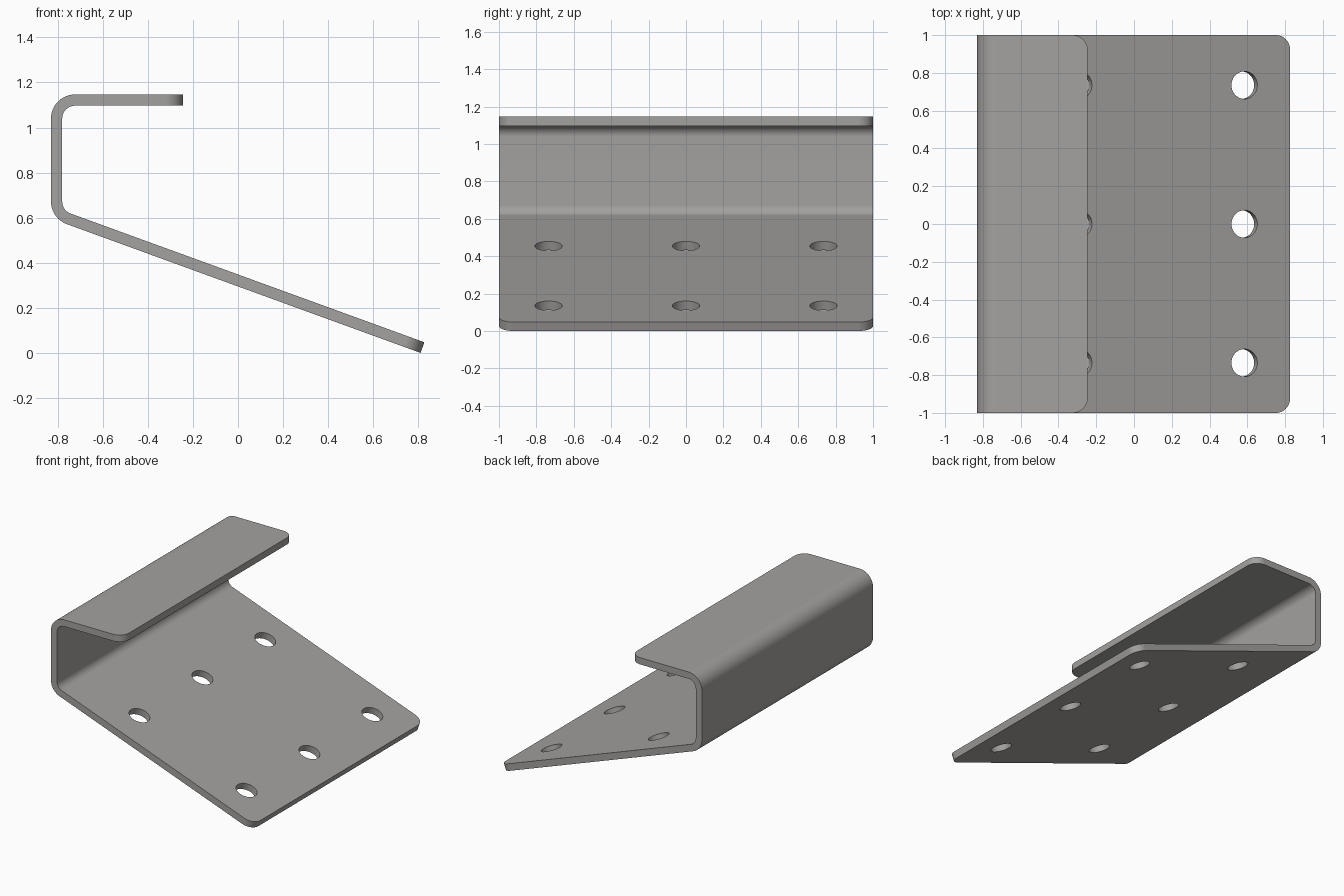
import bpy, bmesh
from math import sin, cos, pi, radians
from mathutils import Vector, Matrix

cube = bpy.data.objects.get("Cube")
if cube:
    bpy.data.objects.remove(cube, do_unlink=True)

THICK, BEND, CORNER, HALF = 0.05, 0.107, 0.08, 1.0
LEFT, TOP, LIP_END = -0.83, 1.147, -0.245
RAMP_END = Vector((0.81, 0, 0.0))
RAMP_TILT = radians(20)
STEPS = 12

steel = bpy.data.materials.new("grey steel")
steel.use_nodes = True
colour = (0.37, 0.36, 0.35, 1)
steel.diffuse_color = colour
steel.node_tree.nodes["Principled BSDF"].inputs["Base Color"].default_value = colour


def direction(a):
    return Vector((cos(a), 0, sin(a)))


def rounded_end(tip, inward, normal):
    """Stations from the tip inwards, narrowing to round the plate corners."""
    out = []
    for i in range(STEPS + 1):
        a = pi / 2 * (1 - i / STEPS)
        out.append((tip + inward * CORNER * (1 - sin(a)), normal,
                    HALF - CORNER * (1 - cos(a))))
    return out


def bend(centre, start, end):
    """Stations around one bend of the sheet."""
    angles = [start + (end - start) * i / STEPS for i in range(STEPS + 1)]
    return [(centre + direction(a) * BEND, direction(a), HALF) for a in angles]


# Outer line of the sheet: lip, upper bend, lower bend, ramp
ramp_normal = direction(1.5 * pi - RAMP_TILT)
ramp_up = direction(pi - RAMP_TILT)
cx = LEFT + BEND
lower_z = (RAMP_END.dot(ramp_normal) - BEND - cx * ramp_normal.x) / ramp_normal.z
stations = rounded_end(Vector((LIP_END, 0, TOP)), Vector((-1, 0, 0)), direction(pi / 2))
stations += bend(Vector((cx, 0, TOP - BEND)), pi / 2, pi)
stations += bend(Vector((cx, 0, lower_z)), pi, 1.5 * pi - RAMP_TILT)
stations += reversed(rounded_end(RAMP_END, ramp_up, ramp_normal))

# Bent sheet, skinned through four-point sections
bm = bmesh.new()
rings = []
for p, n, w in stations:
    side = Vector((0, w, 0))
    inner = p - n * THICK
    rings.append([bm.verts.new(v) for v in (p - side, p + side, inner + side, inner - side)])
for a, b in zip(rings, rings[1:]):
    for i in range(4):
        j = (i + 1) % 4
        bm.faces.new((a[i], a[j], b[j], b[i]))
bm.faces.new(rings[0])
bm.faces.new(rings[-1])
bmesh.ops.recalc_face_normals(bm, faces=bm.faces)
mesh = bpy.data.meshes.new("bent_bracket")
bm.to_mesh(mesh)
bm.free()
mesh.materials.append(steel)
bracket = bpy.data.objects.new("bent_bracket", mesh)
bpy.context.collection.objects.link(bracket)

# Cutters for two rows of three holes, square to the ramp
bm = bmesh.new()
for along in (0.258, 1.19):
    for y in (-0.735, 0, 0.735):
        place = RAMP_END + ramp_up * along - ramp_normal * THICK / 2 + Vector((0, y, 0))
        bmesh.ops.create_cone(bm, cap_ends=True, segments=48, radius1=0.073, radius2=0.073,
                              depth=0.2, matrix=Matrix.Translation(place)
                              @ Matrix.Rotation(RAMP_TILT, 4, 'Y'))
cut_mesh = bpy.data.meshes.new("hole_cutter")
bm.to_mesh(cut_mesh)
bm.free()
cut_mesh.materials.append(steel)
cutter = bpy.data.objects.new("hole_cutter", cut_mesh)
cutter.hide_render = True
bpy.context.collection.objects.link(cutter)

bpy.ops.object.select_all(action='DESELECT')
bracket.select_set(True)
bpy.context.view_layer.objects.active = bracket
holes = bracket.modifiers.new("holes", 'BOOLEAN')
holes.object = cutter
holes.operation = 'DIFFERENCE'
holes.solver = 'EXACT'
bpy.ops.object.modifier_apply(modifier=holes.name)
bpy.data.objects.remove(cutter, do_unlink=True)

# Smooth bends with crisp sheet edges
bpy.ops.object.shade_smooth_by_angle(angle=radians(30))
weighted = bracket.modifiers.new("flat_plates", 'WEIGHTED_NORMAL')
weighted.keep_sharp = True
